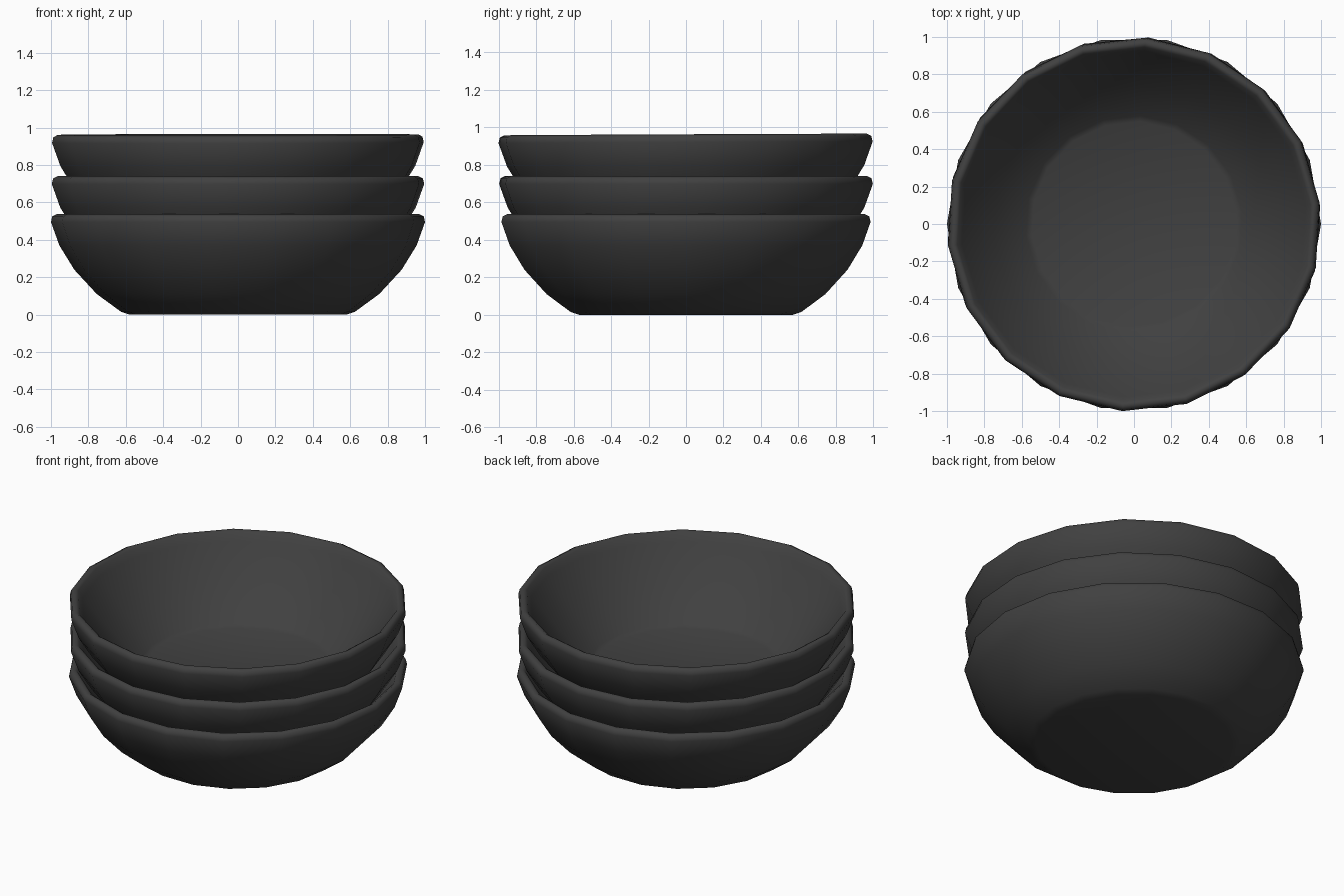
import bpy
import bmesh
import math

cube = bpy.data.objects.get("Cube")
if cube:
    bpy.data.objects.remove(cube, do_unlink=True)

SIDES = 18

# Dark ceramic
charcoal = bpy.data.materials.new("charcoal_ceramic")
charcoal.use_nodes = True
colour = (0.052, 0.052, 0.052, 1)
charcoal.diffuse_color = colour
charcoal.node_tree.nodes["Principled BSDF"].inputs["Base Color"].default_value = colour

# Wall section (radius, height): foot, outer wall, rounded rim, inner wall, floor
PROFILE = [(0.58, 0), (0.625, 0.015), (0.755, 0.11), (0.875, 0.24), (0.955, 0.37),
           (1.0, 0.495), (0.993, 0.525), (0.97, 0.537), (0.95, 0.525), (0.925, 0.48),
           (0.75, 0.275), (0.58, 0.105), (0.55, 0.09)]


def make_bowl(name, height, turn, tilt_x=0, tilt_y=0):
    bm = bmesh.new()
    rings = []
    for r, z in PROFILE:
        angles = [2 * math.pi * i / SIDES for i in range(SIDES)]
        rings.append([bm.verts.new((r * math.cos(a), r * math.sin(a), z)) for a in angles])
    for low, high in zip(rings, rings[1:]):
        for i in range(SIDES):
            j = (i + 1) % SIDES
            bm.faces.new((low[i], low[j], high[j], high[i]))
    # Underside and inner floor
    bm.faces.new(rings[0][::-1])
    bm.faces.new(rings[-1])
    mesh = bpy.data.meshes.new(name)
    bm.to_mesh(mesh)
    bm.free()
    mesh.materials.append(charcoal)
    bowl = bpy.data.objects.new(name, mesh)
    bowl.location.z = height
    bowl.rotation_euler = (math.radians(tilt_x), math.radians(tilt_y), math.radians(turn))
    bpy.context.collection.objects.link(bowl)
    bpy.ops.object.select_all(action="DESELECT")
    bowl.select_set(True)
    bpy.context.view_layer.objects.active = bowl
    bpy.ops.object.shade_smooth_by_angle(angle=math.radians(60))


# Nested stack, each bowl turned a little
make_bowl("bottom_bowl", 0, 0)
make_bowl("middle_bowl", 0.203, 5.5)
make_bowl("top_bowl", 0.425, 6.5, 0.25, -0.1)
